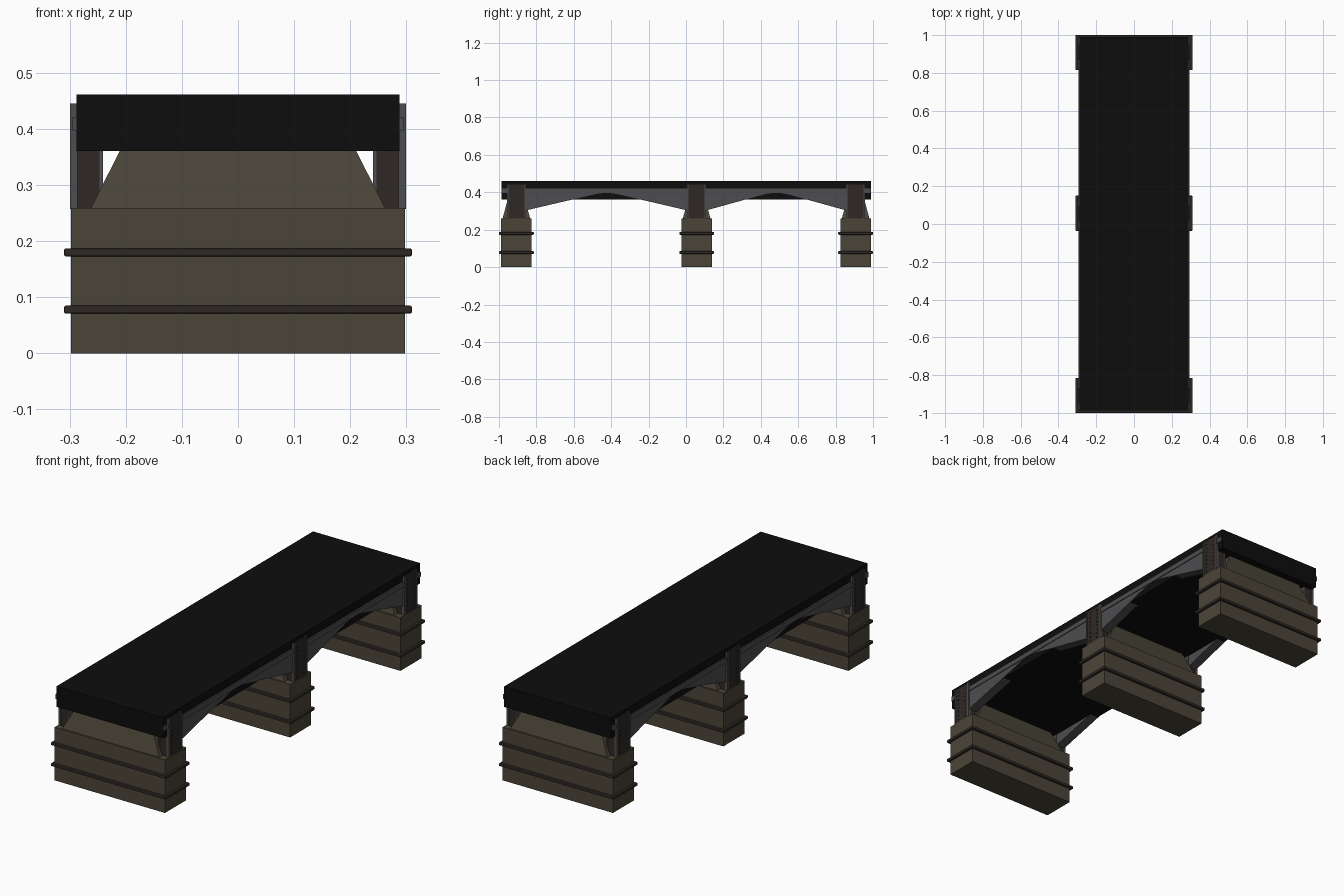
import bpy, bmesh

if "Cube" in bpy.data.objects:
    bpy.data.objects.remove(bpy.data.objects["Cube"])


def material(name, rgb):
    m = bpy.data.materials.new(name)
    m.diffuse_color = (*rgb, 1)
    m.use_nodes = True
    m.node_tree.nodes["Principled BSDF"].inputs["Base Color"].default_value = m.diffuse_color
    return m


STONE = material("stone", (0.07, 0.06, 0.04))
ASPHALT = material("asphalt", (0.004, 0.004, 0.004))
IRON = material("dark_iron", (0.028, 0.022, 0.019))
STEEL = material("steel", (0.075, 0.075, 0.08))


def finish(name, bm, mat, bevel=0.0):
    bmesh.ops.recalc_face_normals(bm, faces=bm.faces)
    me = bpy.data.meshes.new(name)
    bm.to_mesh(me)
    bm.free()
    ob = bpy.data.objects.new(name, me)
    bpy.context.collection.objects.link(ob)
    me.materials.append(mat)
    if bevel:
        mod = ob.modifiers.new("bevel", 'BEVEL')
        mod.width, mod.segments = bevel, 2
    return ob


def box(name, x0, x1, y0, y1, z0, z1, mat, bevel=0.0, top=(1, 1)):
    """Box whose top may be scaled about its centre in x and y."""
    bm = bmesh.new()
    bmesh.ops.create_cube(bm, size=1)
    for v in bm.verts:
        sx, sy = top if v.co.z > 0 else (1, 1)
        v.co.x = (x0 + x1) / 2 + v.co.x * (x1 - x0) * sx
        v.co.y = (y0 + y1) / 2 + v.co.y * (y1 - y0) * sy
        v.co.z = (z0 + z1) / 2 + v.co.z * (z1 - z0)
    return finish(name, bm, mat, bevel)


def sided(name, s, x0, x1, *args):
    """Box placed on the left (s=-1) or right (s=1)."""
    return box(name, min(s * x0, s * x1), max(s * x0, s * x1), *args)


def prism(name, profile, x0, x1, mat):
    """Extrude a (y, z) profile along x."""
    bm = bmesh.new()
    f = bm.faces.new([bm.verts.new((x0, y, z)) for y, z in profile])
    r = bmesh.ops.extrude_face_region(bm, geom=[f])
    for v in r["geom"]:
        if isinstance(v, bmesh.types.BMVert):
            v.co.x = x1
    return finish(name, bm, mat)


PIERS = (-0.907, 0.057, 0.907)

# road deck
box("deck", -0.288, 0.288, -0.987, 0.99, 0.361, 0.461, ASPHALT)

for c in PIERS:
    # pier block, tapered cap and two iron bands
    box("pier", -0.298, 0.298, c - 0.081, c + 0.081, 0, 0.259, STONE)
    box("pier_cap", -0.262, 0.262, c - 0.074, c + 0.074, 0.259, 0.363, STONE,
        0, (0.8, 0.62))
    for z in (0.078, 0.18):
        box("pier_band", -0.31, 0.31, c - 0.093, c + 0.093,
            z - 0.007, z + 0.007, IRON, 0.003)
    for s in (-1, 1):
        # upright bracket with steel edge strips and rivets
        sided("bracket_foot", s, 0.246, 0.294, c - 0.048, c + 0.048, 0.257, 0.363, IRON)
        sided("bracket_plate", s, 0.286, 0.296, c - 0.046, c + 0.046, 0.257, 0.442, IRON)
        sided("bracket_inner_plate", s, 0.241, 0.247, c - 0.05, c + 0.05, 0.257, 0.363, STEEL)
        for e in (-1, 1):
            sided("bracket_edge", s, 0.286, 0.299, c + e * 0.047 - 0.004,
                  c + e * 0.047 + 0.004, 0.257, 0.445, STEEL)
            for i in range(8):
                z, y = 0.275 + i * 0.021, c + e * 0.024
                sided("bracket_rivet", s, 0.295, 0.298, y - 0.004, y + 0.004,
                      z - 0.003, z + 0.003, IRON)

for s in (-1, 1):
    # girder top flange along the deck side
    sided("girder_flange", s, 0.285, 0.295, -0.985, 0.987, 0.397, 0.421, STEEL)
    # haunched girder webs between the piers
    for a, b in zip(PIERS, PIERS[1:]):
        m = (a + b) / 2
        profile = [(a, 0.3), (a + 0.05, 0.303), (m - 0.06, 0.39), (m, 0.399),
                   (m + 0.06, 0.39), (b - 0.05, 0.303), (b, 0.3),
                   (b, 0.41), (a, 0.41)]
        prism("haunched_girder", profile, s * 0.244, s * 0.291, STEEL)
